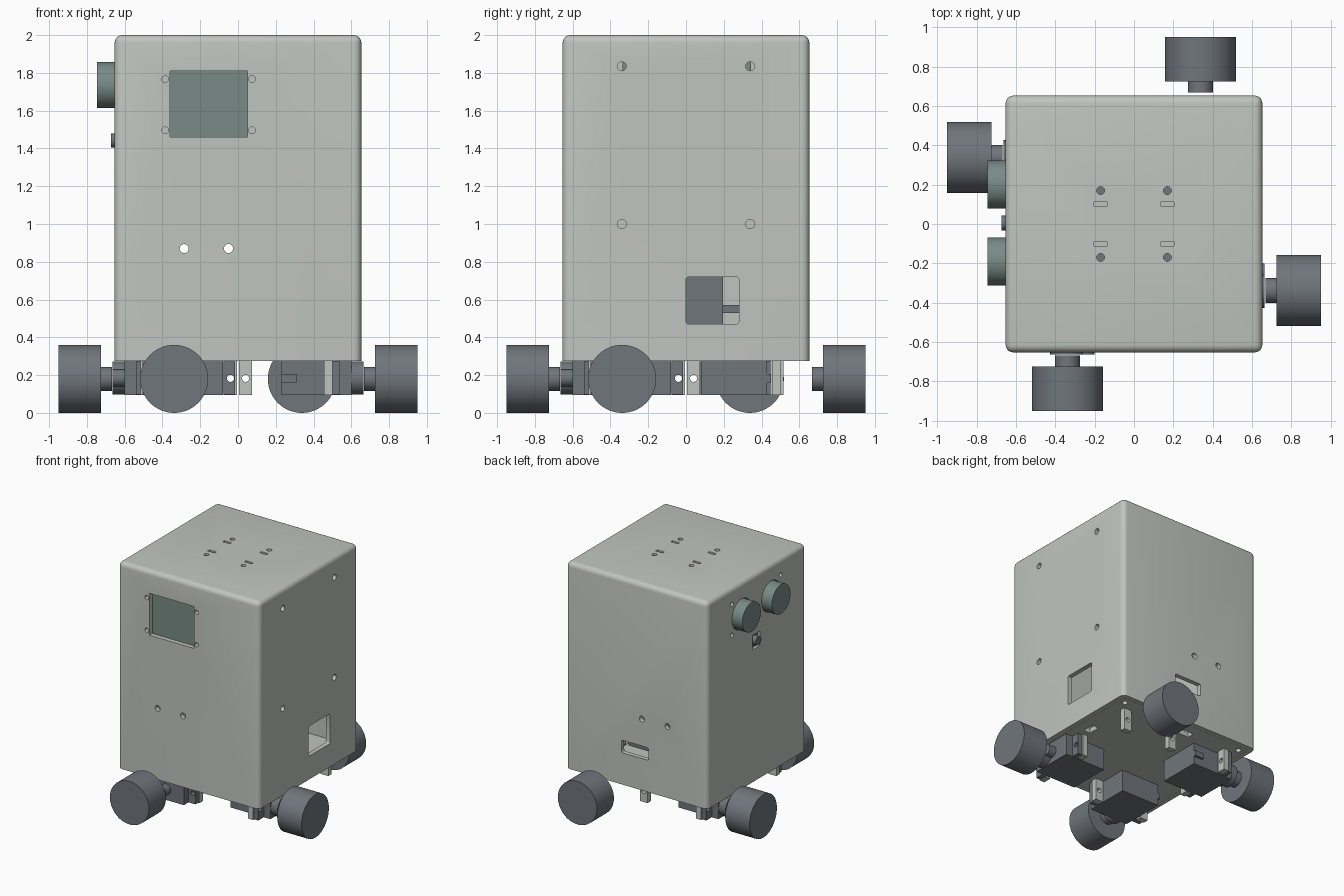
import bpy, bmesh, math
from mathutils import Matrix, Vector

if "Cube" in bpy.data.objects:
    bpy.data.objects.remove(bpy.data.objects["Cube"])


def material(name, rgb):
    m = bpy.data.materials.new(name)
    m.diffuse_color = (*rgb, 1)
    m.use_nodes = True
    m.node_tree.nodes["Principled BSDF"].inputs["Base Color"].default_value = m.diffuse_color
    return m


SHELL = material("shell_grey", (0.53, 0.56, 0.53))
DARK = material("dark_grey", (0.16, 0.18, 0.20))
GREEN = material("board_green", (0.19, 0.26, 0.24))


def box(bm, x0, x1, y0, y1, z0, z1):
    c = Vector(((x0 + x1) / 2, (y0 + y1) / 2, (z0 + z1) / 2))
    s = Matrix.Diagonal((x1 - x0, y1 - y0, z1 - z0, 1))
    return bmesh.ops.create_cube(bm, size=1, matrix=Matrix.Translation(c) @ s)["verts"]


def cyl(bm, axis, a0, a1, centre, r, n=32):
    """Cylinder from a0 to a1 along an axis; centre gives the other two coordinates in order."""
    mid = list(centre)
    mid.insert("xyz".index(axis), (a0 + a1) / 2)
    rot = {"x": Matrix.Rotation(math.pi / 2, 4, "Y"),
           "y": Matrix.Rotation(math.pi / 2, 4, "X"), "z": Matrix()}[axis]
    bmesh.ops.create_cone(bm, cap_ends=True, segments=n, radius1=r, radius2=r,
                          depth=a1 - a0, matrix=Matrix.Translation(mid) @ rot)


def finish(name, bm, mat, turn=0):
    bm.transform(Matrix.Rotation(turn * math.pi / 2, 4, "Z"))
    me = bpy.data.meshes.new(name)
    bm.to_mesh(me)
    bm.free()
    ob = bpy.data.objects.new(name, me)
    bpy.context.collection.objects.link(ob)
    me.materials.append(mat)
    return ob


def cut(ob, bm, turn=0):
    cutter = finish("cutter", bm, ob.data.materials[0], turn)
    cutter.hide_render = True
    mod = ob.modifiers.new("cut", "BOOLEAN")
    mod.object, mod.operation, mod.solver = cutter, "DIFFERENCE", "EXACT"
    bpy.context.view_layer.objects.active = ob
    bpy.ops.object.modifier_apply(modifier=mod.name)
    bpy.data.objects.remove(cutter)


# Body shell with rounded top and sides, open underneath
W, T, Z0 = 0.653, 0.038, 0.275
bm = bmesh.new()
box(bm, -W, W, -W, W, Z0, 2)
edges = [e for e in bm.edges if max(v.co.z for v in e.verts) > 1]
bmesh.ops.bevel(bm, geom=edges, offset=0.04, segments=5, profile=0.5, affect="EDGES")
body = finish("body_shell", bm, SHELL)
bm = bmesh.new()
box(bm, -W + T, W - T, -W + T, W - T, 0.1, 2 - T)
cut(body, bm)

# Openings in the shell
bm = bmesh.new()
box(bm, -0.36, 0.05, -0.8, -0.55, 1.46, 1.81)            # screen window
for x in (-0.386, 0.074):
    for z in (1.496, 1.767):
        cyl(bm, "y", -0.8, -0.55, (x, z), 0.018, 20)
for x in (-0.285, -0.05):                                # front and back cable holes
    for y in (-0.7, 0.7):
        cyl(bm, "y", y - 0.12, y + 0.12, (x, 0.87), 0.024, 20)
for y in (-0.34, 0.34):                                  # right side screw holes
    for z in (1.0, 1.835):
        cyl(bm, "x", 0.55, 0.8, (y, z), 0.024, 20)
for y in (-0.315, 0.325):                                # sensor screw holes
    for z in (1.605, 1.865):
        cyl(bm, "x", -0.8, -0.55, (y, z), 0.018, 20)
for y in (-0.19, 0.20):                                  # sensor openings
    cyl(bm, "x", -0.8, -0.55, (y, 1.735), 0.127, 40)
box(bm, -0.8, -0.55, -0.045, 0.055, 1.38, 1.50)          # small sensor opening
for x in (-0.17, 0.17):                                  # top holes and shallow slots
    for s in (-1, 1):
        cyl(bm, "z", 1.9, 2.1, (x, s * 0.17), 0.02, 20)
        box(bm, x - 0.033, x + 0.033, s * 0.1 - 0.011, s * 0.1 + 0.011, 1.98, 2.1)
for dims, ax in (((0.55, 0.8, 0, 0.28, 0.47, 0.72), 0), ((-0.11, 0.14, 0.55, 0.8, 0.54, 0.645), 1)):
    b2 = bmesh.new()                                     # rounded windows, right and back
    box(b2, *dims)
    along = [e for e in b2.edges if abs(e.verts[0].co[ax] - e.verts[1].co[ax]) > 0.1]
    bmesh.ops.bevel(b2, geom=along, offset=0.014, segments=3, profile=0.5, affect="EDGES")
    tmp = bpy.data.meshes.new("tmp")
    b2.to_mesh(tmp)
    b2.free()
    bm.from_mesh(tmp)
    bpy.data.meshes.remove(tmp)
cut(body, bm)

# Base plate with corner screw holes and cable slots
bm = bmesh.new()
I = W - T - 0.001
box(bm, -I, I, -I, I, Z0, Z0 + 0.04)
base = finish("base_plate", bm, SHELL)
for k in range(4):
    bm = bmesh.new()
    cyl(bm, "z", 0.2, 0.4, (0.56, 0.56), 0.022, 20)
    box(bm, -0.14, -0.04, 0.47, 0.53, 0.2, 0.4)
    cut(base, bm, k)

# Four drive stations in a pinwheel; the back one carries no servo
for k, side in enumerate(("front", "right", "back", "left")):
    bm = bmesh.new()
    cyl(bm, "y", -0.95, -0.725, (-0.338, 0.18), 0.18, 64)
    cyl(bm, "y", -0.73, -0.668, (-0.338, 0.18), 0.063)
    finish(side + "_wheel", bm, DARK, k)

    # Screw posts below the base plate
    bm, hb = bmesh.new(), bmesh.new()
    for x in (-0.04, -0.48):
        box(bm, x - 0.035, x + 0.035, -0.5, -0.455, 0.095, Z0 + 0.001)
        cyl(hb, "y", -0.6, -0.4, (x, 0.183), 0.019, 20)
    posts = finish(side + "_servo_posts", bm, SHELL, k)
    cut(posts, hb, k)

    if side == "back":
        continue
    # Servo case, gear housing and cable stub
    bm = bmesh.new()
    box(bm, -0.43, -0.08, -0.6, -0.23, 0.096, Z0 - 0.001)
    cyl(bm, "y", -0.664, -0.59, (-0.338, 0.185), 0.088)
    cyl(bm, "y", -0.664, -0.59, (-0.245, 0.185), 0.045)
    box(bm, -0.45, -0.425, -0.31, -0.23, 0.16, 0.205)
    finish(side + "_servo", bm, DARK, k)
    # Servo mounting ears
    bm, hb = bmesh.new(), bmesh.new()
    box(bm, -0.505, -0.015, -0.54, -0.501, 0.097, Z0 - 0.002)
    for x in (-0.04, -0.48):
        cyl(hb, "y", -0.6, -0.45, (x, 0.183), 0.019, 20)
    ears = finish(side + "_servo_ears", bm, DARK, k)
    cut(ears, hb, k)

# Twin distance sensor on the left side
bm = bmesh.new()
box(bm, -0.61, -0.585, -0.335, 0.345, 1.585, 1.885)
for y in (-0.19, 0.20):
    cyl(bm, "x", -0.746, -0.6, (y, 1.735), 0.122, 48)
finish("distance_sensor", bm, GREEN)

# Small round sensor below it
bm = bmesh.new()
box(bm, -0.63, -0.6, -0.06, 0.07, 1.36, 1.52)
cyl(bm, "x", -0.673, -0.62, (0.005, 1.442), 0.037)
finish("small_sensor", bm, DARK)

# Screen panel behind the front window
bm = bmesh.new()
box(bm, -0.365, 0.055, -0.612, -0.575, 1.455, 1.815)
finish("screen_panel", bm, GREEN)

# Battery and control board inside
bm = bmesh.new()
box(bm, -0.22, 0.2, -0.35, 0.195, Z0 + 0.03, 0.8)
finish("battery", bm, DARK)
bm = bmesh.new()
box(bm, -0.2, 0.18, 0.196, 0.5, 0.53, 0.57)
finish("control_board", bm, DARK)

# Smooth curved surfaces, keep edges sharp
bpy.ops.object.select_all(action="SELECT")
bpy.context.view_layer.objects.active = body
bpy.ops.object.shade_smooth_by_angle(angle=math.radians(30))
